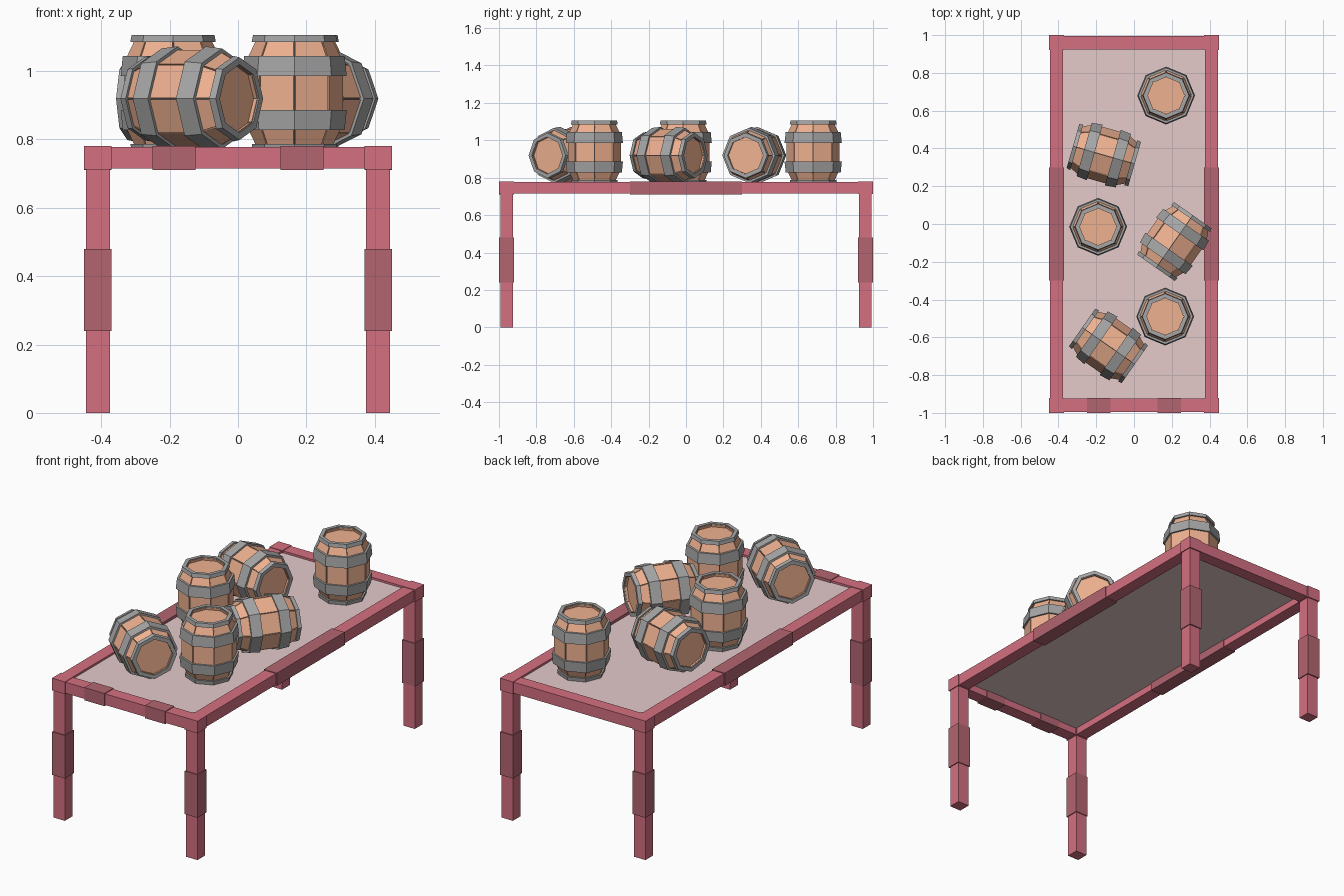
import bpy, bmesh
from math import sin, cos, pi, radians
from mathutils import Vector, Matrix

if "Cube" in bpy.data.objects:
    bpy.data.objects.remove(bpy.data.objects["Cube"])

SIDES = 8
DECK = 0.766


def material(name, rgb):
    m = bpy.data.materials.new(name)
    m.diffuse_color = (*rgb, 1)
    m.use_nodes = True
    m.node_tree.nodes["Principled BSDF"].inputs["Base Color"].default_value = m.diffuse_color
    return m


RED = material("red_paint", (0.66, 0.16, 0.22))
DARK = material("dark_red_wrap", (0.45, 0.13, 0.165))
PANEL = material("pale_panel", (0.78, 0.59, 0.59))
WOOD = material("orange_wood", (0.86, 0.44, 0.28))
IRON = material("grey_iron", (0.38, 0.38, 0.38))
SEAM = material("dark_seam", (0.22, 0.18, 0.17))


def finish(bm, name, mat):
    bmesh.ops.recalc_face_normals(bm, faces=bm.faces)
    me = bpy.data.meshes.new(name)
    bm.to_mesh(me)
    bm.free()
    me.materials.append(mat)
    return me


def place(name, me, matrix=Matrix()):
    ob = bpy.data.objects.new(name, me)
    ob.matrix_world = matrix
    bpy.context.collection.objects.link(ob)
    return ob


def box(name, lo, hi, mat):
    bm = bmesh.new()
    lo, hi = Vector(lo), Vector(hi)
    size = hi - lo
    bmesh.ops.create_cube(bm, size=1, matrix=Matrix.Translation((lo + hi) / 2) @ Matrix.Diagonal((*size, 1)))
    place(name, finish(bm, name, mat))


def polar(r, k, z):
    a = 2 * pi * k / SIDES
    return Vector((r * cos(a), r * sin(a), z))


def add_ring(bm, profile):
    """Closed cross-section (r, z) swept around the barrel axis."""
    rows = [[bm.verts.new(polar(r, k, z)) for r, z in profile] for k in range(SIDES)]
    n = len(profile)
    for k in range(SIDES):
        a, b = rows[k], rows[(k + 1) % SIDES]
        for i in range(n):
            j = (i + 1) % n
            bm.faces.new((a[i], b[i], b[j], a[j]))


def add_solid(bm, profile):
    """Profile (r, z) swept around the axis with capped ends."""
    rows = [[bm.verts.new(polar(r, k, z)) for k in range(SIDES)] for r, z in profile]
    for a, b in zip(rows, rows[1:]):
        for k in range(SIDES):
            j = (k + 1) % SIDES
            bm.faces.new((a[k], a[j], b[j], b[k]))
    bm.faces.new(rows[0])
    bm.faces.new(rows[-1])


# ---- table frame ----
for sx, side in ((-1, "left"), (1, "right")):
    def span(a, b):
        return sorted((sx * a, sx * b))
    x0, x1 = span(0.375, 0.445)
    w0, w1 = span(0.37, 0.45)
    for sy, end in ((-1, "front"), (1, "back")):
        y0, y1 = sorted((sy * 0.925, sy * 0.993))
        v0, v1 = sorted((sy * 0.92, sy * 1.0))
        tag = f"{end}_{side}"
        box(f"{tag}_leg", (x0, y0, 0), (x1, y1, 0.72), RED)
        box(f"{tag}_leg_wrap", (w0, v0, 0.24), (w1, v1, 0.48), DARK)
        box(f"{tag}_corner", (w0, v0, 0.712), (w1, v1, 0.78), RED)
    box(f"{side}_rail", (x0, -0.93, 0.715), (x1, 0.93, 0.777), RED)
    box(f"{side}_rail_wrap", (w0, -0.3, 0.71), (w1, 0.3, 0.781), DARK)
    f0, f1 = span(0.125, 0.25)
    box(f"front_rail_wrap_{side}", (f0, -1, 0.71), (f1, -0.92, 0.781), DARK)
for sy, end in ((-1, "front"), (1, "back")):
    y0, y1 = sorted((sy * 0.925, sy * 0.995))
    box(f"{end}_rail", (-0.38, y0, 0.715), (0.38, y1, 0.777), RED)
box("table_panel", (-0.38, -0.93, 0.754), (0.38, 0.93, DECK), PANEL)

# ---- barrel parts, centred on the origin and upright ----
BODY = [(0.112, 0.165), (0.115, 0.15), (0.135, 0.108), (0.143, 0.05)]
BODY += [(r, -z) for r, z in reversed(BODY)]

bm = bmesh.new()
for k in range(SIDES):
    # one stave, narrowed a little so a seam shows on each side
    rows = []
    for r, z in BODY:
        row = []
        for rr in (r, r - 0.015):
            a, b = polar(rr, k, z), polar(rr, k + 1, z)
            row += [bm.verts.new(a.lerp(b, 0.025)), bm.verts.new(a.lerp(b, 0.975))]
        rows.append([row[0], row[1], row[3], row[2]])
    for a, b in zip(rows, rows[1:]):
        for i in range(4):
            j = (i + 1) % 4
            bm.faces.new((a[i], a[j], b[j], b[i]))
    bm.faces.new(rows[0])
    bm.faces.new(rows[-1])
staves = finish(bm, "staves", WOOD)

bm = bmesh.new()
add_solid(bm, [(r - 0.006, z) for r, z in BODY[1:-1]])
core = finish(bm, "seams", SEAM)
bm = bmesh.new()
add_solid(bm, [(0.105, 0.151), (0.105, -0.151)])
lids = finish(bm, "lids", WOOD)

bm = bmesh.new()
for s in (1, -1):
    add_ring(bm, [(0.147, s * 0.108), (0.153, s * 0.05), (0.13, s * 0.05), (0.125, s * 0.108)])
    add_ring(bm, [(0.121, s * 0.17), (0.125, s * 0.149), (0.1, s * 0.149), (0.1, s * 0.17)])
hoops = finish(bm, "hoops", IRON)

# ---- barrels: x, y, and heading of the axis if lying down ----
BARRELS = [(0.17, 0.68, None), (-0.19, -0.015, None), (0.165, -0.49, None),
           (-0.16, 0.365, -16), (0.214, -0.093, 55), (-0.135, -0.645, -35)]
for n, (x, y, heading) in enumerate(BARRELS, 1):
    if heading is None:
        m = Matrix.Translation((x, y, DECK + 0.17))
    else:
        m = (Matrix.Translation((x, y, DECK + 0.153)) @ Matrix.Rotation(radians(heading), 4, 'Z')
             @ Matrix.Rotation(pi / 2, 4, 'Y'))
    for part, me in (("staves", staves), ("seams", core), ("lids", lids), ("hoops", hoops)):
        place(f"barrel_{n}_{part}", me, m)
